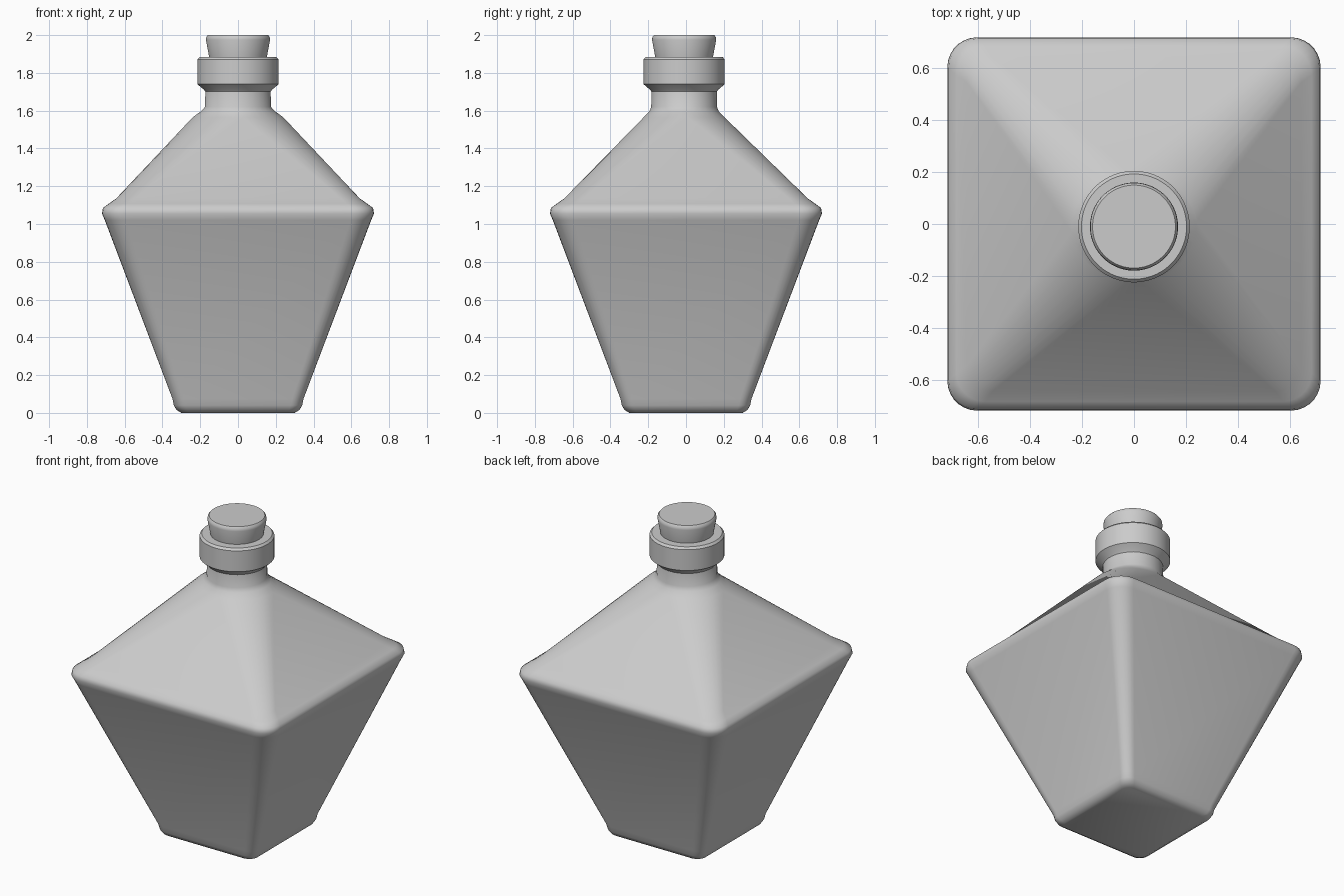
import bpy
import bmesh
import math

cube = bpy.data.objects.get("Cube")
if cube:
    bpy.data.objects.remove(cube, do_unlink=True)

grey = bpy.data.materials.new("plain_grey")
grey.use_nodes = True
colour = (0.6, 0.6, 0.6, 1)
grey.diffuse_color = colour
grey.node_tree.nodes["Principled BSDF"].inputs["Base Color"].default_value = colour

AXIS_Y = -0.01  # the neck and stopper sit slightly forward


def circle(radius, count=64, cy=AXIS_Y, stretch=1.0):
    """Points of a ring, starting just past the +x axis."""
    angles = [2 * math.pi * (i + 0.5) / count for i in range(count)]
    return [(radius * stretch * math.cos(a), cy + radius * math.sin(a)) for a in angles]


def rounded_square(half, corner, per_corner=8):
    """Points of a square with rounded corners, in the same order as a circle."""
    points = []
    for q in range(4):
        mid = math.pi / 4 + q * math.pi / 2
        cx = math.copysign(half - corner, math.cos(mid))
        cy = math.copysign(half - corner, math.sin(mid))
        for i in range(per_corner):
            a = (q + i / (per_corner - 1)) * math.pi / 2
            points.append((cx + corner * math.cos(a), cy + corner * math.sin(a)))
    return points


def loft(name, sections, angle):
    """Skin a stack of (points, z) sections and cap both ends."""
    bm = bmesh.new()
    rings = [[bm.verts.new((x, y, z)) for x, y in pts] for pts, z in sections]
    for low, high in zip(rings, rings[1:]):
        n = len(low)
        for i in range(n):
            j = (i + 1) % n
            bm.faces.new((low[i], low[j], high[j], high[i]))
    bm.faces.new(rings[0][::-1])
    bm.faces.new(rings[-1])
    mesh = bpy.data.meshes.new(name)
    bm.to_mesh(mesh)
    bm.free()
    mesh.materials.append(grey)
    obj = bpy.data.objects.new(name, mesh)
    bpy.context.collection.objects.link(obj)
    bpy.ops.object.select_all(action="DESELECT")
    obj.select_set(True)
    bpy.context.view_layer.objects.active = obj
    bpy.ops.object.shade_smooth_by_angle(angle=math.radians(angle))
    return obj


# Bottle: tapered square body, sloping shoulders, round neck
body = [(0.30, 0.05, 0), (0.325, 0.055, 0.015), (0.34, 0.06, 0.04), (0.347, 0.06, 0.075),
        (0.705, 0.11, 1.02), (0.72, 0.115, 1.055), (0.715, 0.115, 1.085),
        (0.685, 0.11, 1.107), (0.645, 0.10, 1.135)]
neck = [(0.215, 1.12, 1.565), (0.185, 1.08, 1.595), (0.175, 1, 1.62), (0.173, 1, 1.76)]
sections = [(rounded_square(h, c), z) for h, c, z in body]
sections += [(circle(r, 32, AXIS_Y, s), z) for r, s, z in neck]
loft("bottle", sections, 65)

# Collar around the mouth
collar = [(0.172, 1.70), (0.182, 1.712), (0.215, 1.74), (0.215, 1.872), (0.203, 1.885)]
loft("collar", [(circle(r), z) for r, z in collar], 30)

# Stopper, wider at the top
stopper = [(0.15, 1.86), (0.154, 1.89), (0.17, 1.975), (0.168, 1.99), (0.16, 2.0)]
loft("stopper", [(circle(r), z) for r, z in stopper], 45)
